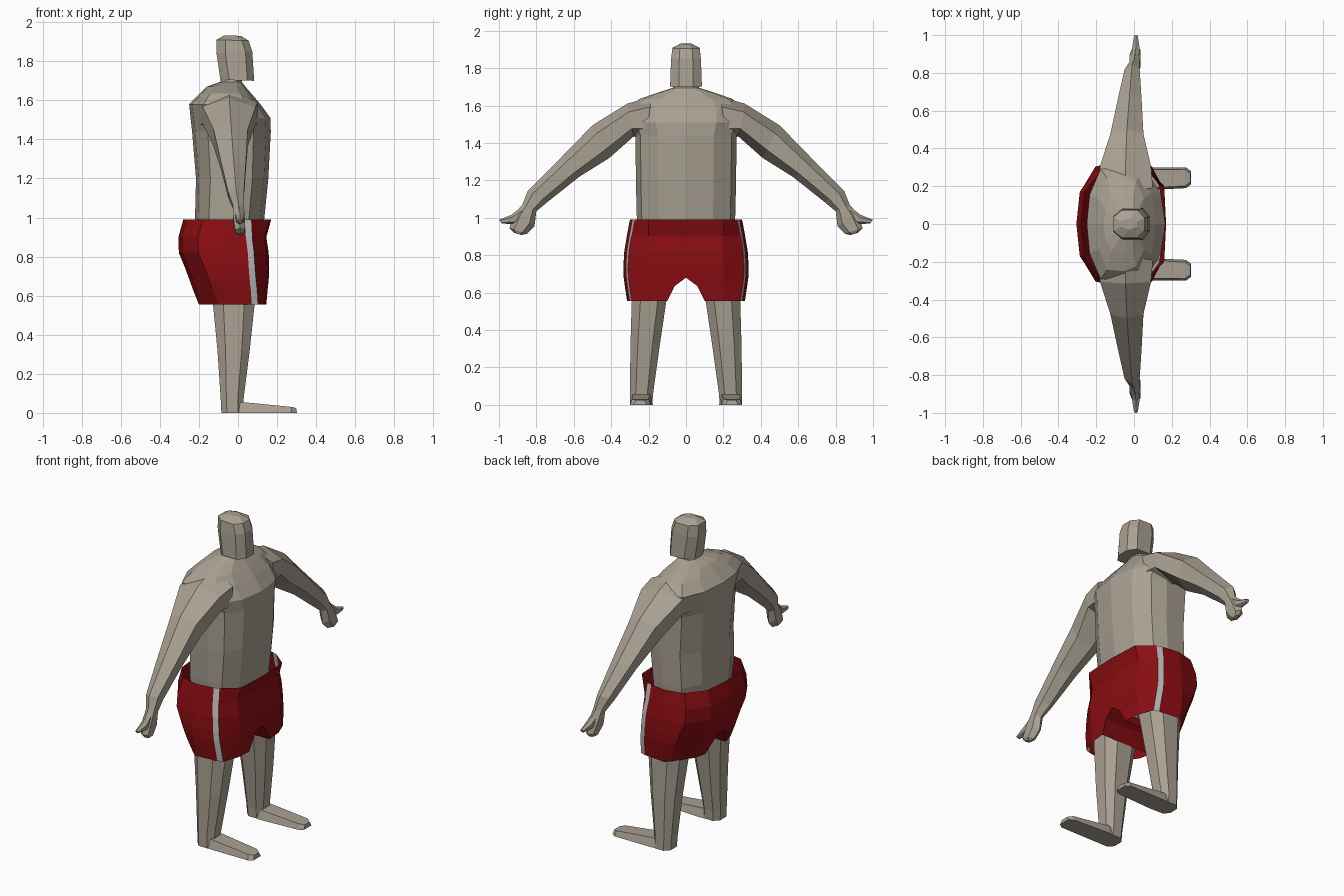
import bpy, bmesh, math
from mathutils import Vector

if "Cube" in bpy.data.objects:
    bpy.data.objects.remove(bpy.data.objects["Cube"])


def material(name, rgb):
    m = bpy.data.materials.new(name)
    m.diffuse_color = (*rgb, 1)
    m.use_nodes = True
    m.node_tree.nodes["Principled BSDF"].inputs["Base Color"].default_value = m.diffuse_color
    return m


SKIN = material("skin", (0.40, 0.355, 0.29))
RED = material("red_cloth", (0.25, 0.004, 0.006))
STRIPE = material("stripe_grey", (0.5, 0.5, 0.5))


def finish(name, bm, mats, mirror=False):
    bmesh.ops.recalc_face_normals(bm, faces=bm.faces)
    me = bpy.data.meshes.new(name)
    bm.to_mesh(me)
    bm.free()
    ob = bpy.data.objects.new(name, me)
    bpy.context.collection.objects.link(ob)
    for m in mats:
        me.materials.append(m)
    if mirror:
        mod = ob.modifiers.new("mirror", 'MIRROR')
        mod.use_axis = (False, True, False)
        mod.use_clip = True
    return ob


def loft(name, rings, mirror=False):
    """Closed skin through rings with equal point counts."""
    bm = bmesh.new()
    vs = [[bm.verts.new(p) for p in r] for r in rings]
    n = len(rings[0])
    for a, b in zip(vs, vs[1:]):
        for i in range(n):
            j = (i + 1) % n
            bm.faces.new((a[i], a[j], b[j], b[i]))
    bm.faces.new(vs[0])
    bm.faces.new(vs[-1])
    return finish(name, bm, [SKIN], mirror)


def body_ring(z, xb, xf, w):
    d = xf - xb
    half = [(xf, 0), (xf - .06 * d, .55 * w), (xb + .78 * d, .9 * w), (xb + .55 * d, w),
            (xb + .2 * d, .97 * w), (xb + .04 * d, .52 * w), (xb, 0)]
    pts = half + [(x, -y) for x, y in half[-2:0:-1]]
    return [(x, y, z) for x, y in pts]


# torso with neck
loft("torso", [body_ring(*r) for r in [
    (.85, -.2, .12, .25), (1.0, -.22, .135, .263), (1.2, -.215, .155, .268),
    (1.44, -.235, .168, .27), (1.51, -.243, .166, .295), (1.58, -.25, .115, .30),
    (1.635, -.195, .068, .25), (1.67, -.16, .038, .15), (1.695, -.09, .02, .07),
    (1.74, -.085, .02, .06)]])


# head: eight-sided block with a forward chin and shallow crown
def head_ring(zb, zf, xb, xf, w):
    half = [(xf, .45 * w), (xf - .035, w), (xb + .045, w), (xb, .5 * w)]
    pts = half + [(x, -y) for x, y in half[::-1]]
    return [(x, y, zb + (zf - zb) * (x - xb) / (xf - xb)) for x, y in pts]


loft("head", [head_ring(*r) for r in [
    (1.705, 1.70, -.09, .083, .085), (1.84, 1.85, -.11, .073, .08),
    (1.91, 1.905, -.11, .055, .073), (1.933, 1.93, -.07, .015, .03)]])


# arms and hands: hexagonal sections between an upper and a lower contour
def limb_ring(top, bot, xb, xf):
    t, b = Vector((0, *top)), Vector((0, *bot))
    c, u = (t + b) / 2, (t - b) / 2
    xm, h = (xb + xf) / 2, (xf - xb) / 2
    return [c + u * math.cos(a) + Vector((xm + h * math.sin(a) / .866, 0, 0))
            for a in [i * math.pi / 3 for i in range(6)]]


loft("arm", [limb_ring(*r) for r in [
    ((.18, 1.65), (.22, 1.42), -.19, .10), ((.315, 1.61), (.28, 1.435), -.18, .09),
    ((.50, 1.495), (.41, 1.32), -.125, .05), ((.695, 1.295), (.57, 1.22), -.085, .04),
    ((.845, 1.145), (.74, 1.085), -.05, .03), ((.875, 1.07), (.80, 1.035), -.025, .03),
    ((.915, 1.025), (.81, .955), -.025, .035), ((.945, .945), (.85, .915), -.015, .035),
    ((.92, .92), (.88, .908), 0, .025)]], True)
loft("thumb", [limb_ring(*r) for r in [
    ((.87, 1.065), (.85, .99), -.015, .025), ((.935, 1.015), (.92, .965), -.01, .03),
    ((1.0, .99), (.985, .97), 0, .02)]], True)


# legs
def leg_ring(z, xb, xf, y0, y1):
    xm, ym, hx, hy = (xb + xf) / 2, (y0 + y1) / 2, (xf - xb) / 2, (y1 - y0) / 2
    return [(xm + hx * a, ym + hy * b, z) for a, b in
            [(1, .5), (.5, 1), (-.5, 1), (-1, .5), (-1, -.5), (-.5, -1), (.5, -1), (1, -.5)]]


loft("leg", [leg_ring(*r) for r in [
    (0, -.085, .03, .18, .30), (.06, -.088, .027, .176, .30), (.32, -.105, .06, .14, .297),
    (.555, -.128, .085, .105, .29), (.8, -.15, .1, .06, .28)]], True)

# feet
loft("foot", [[(x, y0, 0), (x, y1, 0), (x - .004, y1 - .012, h), (x - .004, y0 + .012, h)]
              for x, y0, y1, h in [(-.06, .185, .295, .05), (.03, .177, .30, .055),
                                   (.275, .19, .30, .031), (.302, .21, .28, .025)]], True)

# shorts: half section mirrored; leg rings close round the inside of the thigh
bm = bmesh.new()
rows = []
for z, xb, xf, w, inner, s in [
        (.99, -.28, .17, .30, 0, .035), (.9, -.305, .145, .317, 0, .04),
        (.82, -.303, .157, .33, 0, .05), (.74, -.27, .16, .335, 0, .055),
        (.68, -.248, .157, .333, 0, .06), (.635, -.232, .152, .327, .06, .065),
        (.555, -.20, .145, .315, .10, .07)]:
    pts = [(xf, inner), (xf - .01, .2), (s + .032, w - .025), (s, w - .014),
           (-.07, w), (xb + .1, w - .025), (xb + .018, .17), (xb, inner)]
    rows.append([bm.verts.new((x, y, z)) for x, y in pts])
for k, (a, b) in enumerate(zip(rows, rows[1:])):
    for i in range(7):
        f = bm.faces.new((a[i], a[i + 1], b[i + 1], b[i]))
        f.material_index = 1 if i == 2 else 0
    if k >= 4:
        bm.faces.new((a[7], a[0], b[0], b[7]))
finish("shorts", bm, [RED, STRIPE], True)
